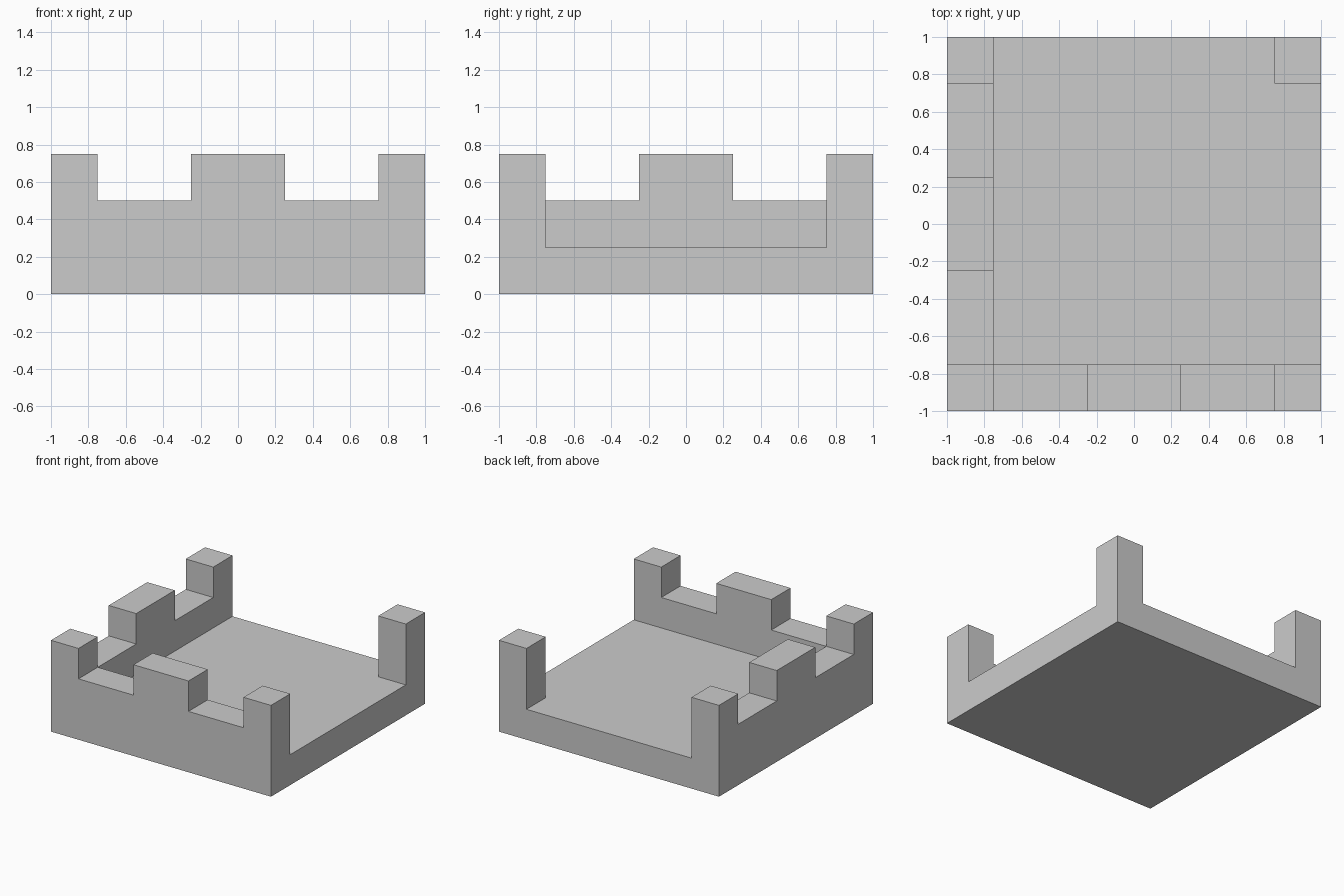
import bpy
import bmesh
import math
from mathutils import Vector

if "Cube" in bpy.data.objects:
    bpy.data.objects.remove(bpy.data.objects["Cube"])

U = 0.25      # block unit: every dimension is a multiple of it
N = 8         # plan is 8 x 8 units
cells = set()


def fill(x, y, z):
    """Mark a block of unit cells as solid; each argument is a (start, end) range."""
    cells.update((i, j, k) for i in range(*x) for j in range(*y) for k in range(*z))


# Floor slab
fill((0, N), (0, N), (0, 1))

# Front and left walls with crenellations
merlons = [(0, 1), (3, 5), (7, 8)]
fill((0, N), (0, 1), (1, 2))
fill((0, 1), (0, N), (1, 2))
for m in merlons:
    fill(m, (0, 1), (2, 3))
    fill((0, 1), m, (2, 3))

# Free-standing back right corner post
fill((7, 8), (7, 8), (1, 3))

# Skin only the outside of the solid, then merge flat regions into single faces
bm = bmesh.new()
for c in cells:
    for axis in range(3):
        for s in (-1, 1):
            n = [0, 0, 0]
            n[axis] = s
            if tuple(a + b for a, b in zip(c, n)) in cells:
                continue
            n = Vector(n)
            u = Vector([float(i == (axis + 1) % 3) for i in range(3)])
            v = n.cross(u)
            mid = Vector(c) + Vector((0.5, 0.5, 0.5)) + n / 2 - Vector((N / 2, N / 2, 0))
            ring = [(-1, -1), (1, -1), (1, 1), (-1, 1)]
            bm.faces.new([bm.verts.new((mid + u * a / 2 + v * b / 2) * U) for a, b in ring])
bmesh.ops.remove_doubles(bm, verts=bm.verts[:], dist=1e-4)
bmesh.ops.dissolve_limit(bm, angle_limit=math.radians(1), verts=bm.verts[:], edges=bm.edges[:])

mesh = bpy.data.meshes.new("castle_corner_tile")
bm.to_mesh(mesh)
bm.free()
tile = bpy.data.objects.new("castle_corner_tile", mesh)
bpy.context.collection.objects.link(tile)
